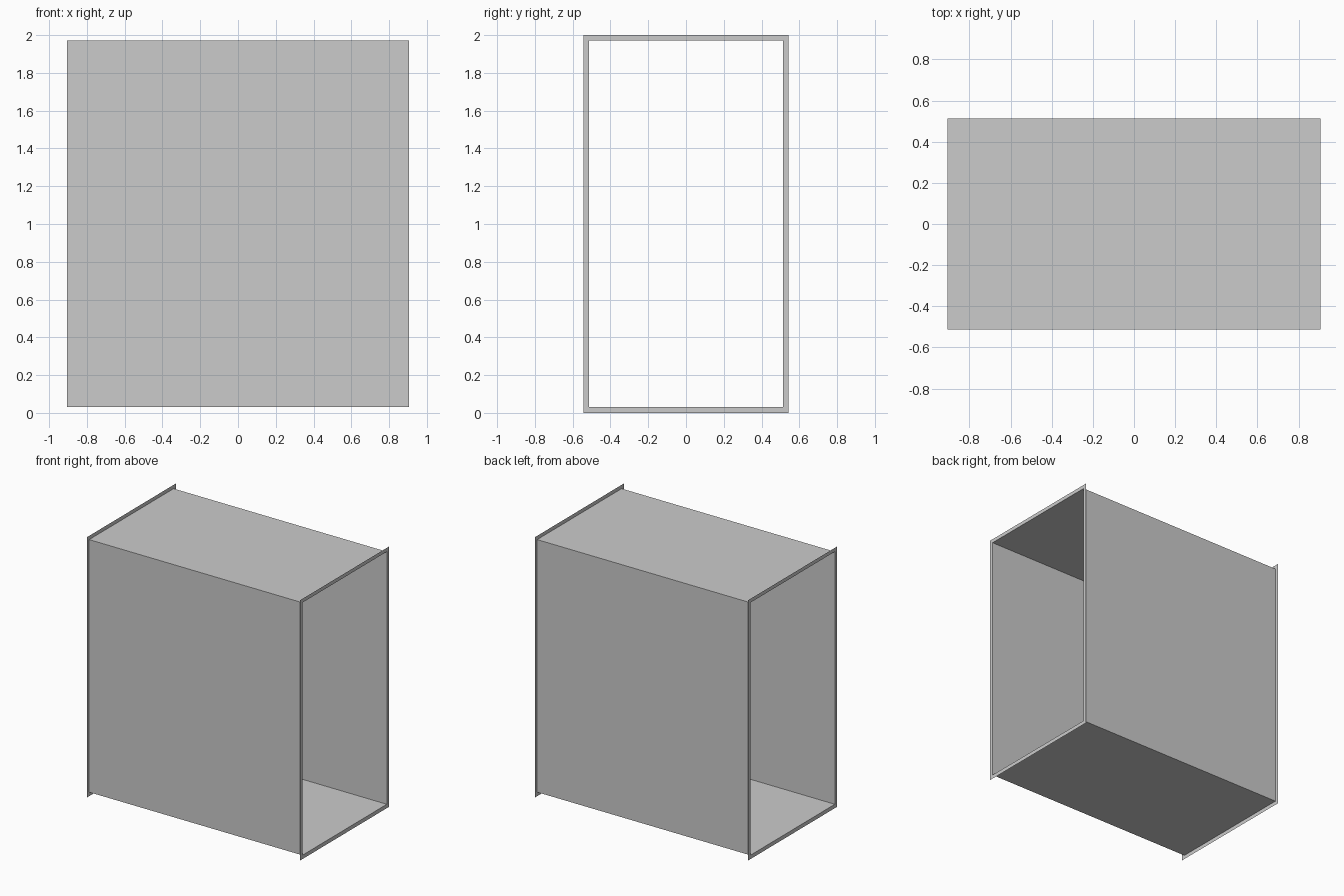
import bpy

if "Cube" in bpy.data.objects:
    bpy.data.objects.remove(bpy.data.objects["Cube"])

HX = 0.906             # half length of the duct
HY, Z0, Z1 = 0.513, 0.03, 1.971   # duct cross-section
FLANGE_Y = 0.542       # outer half width of the flanges


def rect(x, hy, z0, z1):
    return [(x, -hy, z0), (x, hy, z0), (x, hy, z1), (x, -hy, z1)]


def bridge(name, loop_a, loop_b):
    """Join two rectangular loops with a ring of four sheet faces."""
    faces = [(i, (i + 1) % 4, (i + 1) % 4 + 4, i + 4) for i in range(4)]
    mesh = bpy.data.meshes.new(name)
    mesh.from_pydata(loop_a + loop_b, [], faces)
    obj = bpy.data.objects.new(name, mesh)
    bpy.context.collection.objects.link(obj)
    return obj


# open-ended sheet duct, normals outward
bridge("duct_walls", rect(HX, HY, Z0, Z1), rect(-HX, HY, Z0, Z1))

# thin flat flange around each open end, facing outward
bridge("right_flange", rect(HX, FLANGE_Y, 0, 2), rect(HX, HY, Z0, Z1))
bridge("left_flange", rect(-HX, HY, Z0, Z1), rect(-HX, FLANGE_Y, 0, 2))
